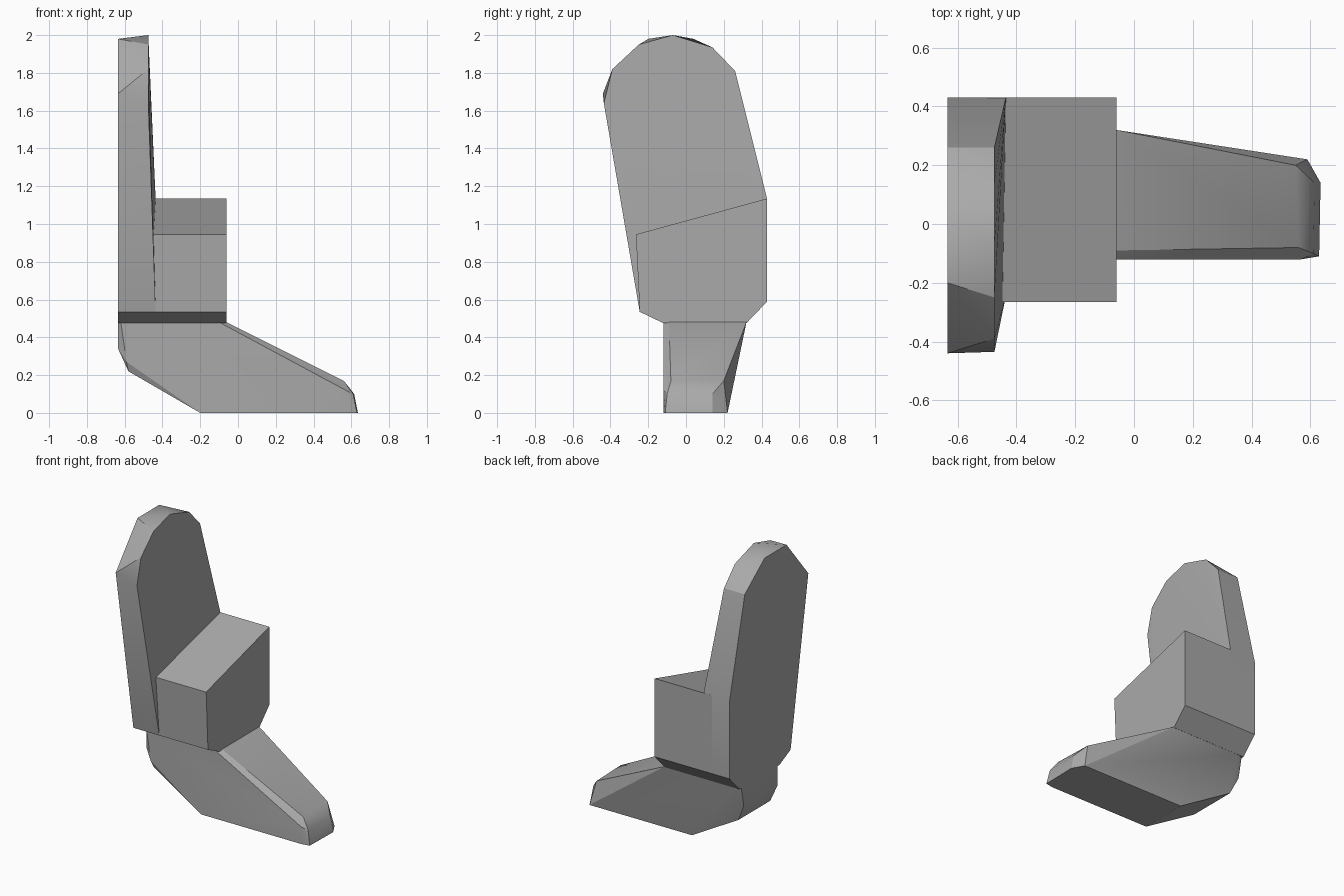
import bpy
import bmesh
import math

# Remove the default cube
default_cube = bpy.data.objects.get("Cube")
if default_cube:
    bpy.data.objects.remove(default_cube, do_unlink=True)


def make_material(name, color):
    material = bpy.data.materials.new(name)
    material.use_nodes = True
    material.diffuse_color = color
    material.node_tree.nodes["Principled BSDF"].inputs["Base Color"].default_value = color
    return material


def hull_part(name, points, material, smooth_angle=25):
    """Wrap a faceted solid around a few corner points."""
    mesh = bpy.data.meshes.new(name)
    bm = bmesh.new()
    for point in points:
        bm.verts.new(point)
    bmesh.ops.convex_hull(bm, input=bm.verts[:])
    loose = [vert for vert in bm.verts if not vert.link_faces]
    bmesh.ops.delete(bm, geom=loose, context="VERTS")
    bmesh.ops.dissolve_limit(bm, angle_limit=math.radians(1),
                             verts=bm.verts[:], edges=bm.edges[:])
    bmesh.ops.recalc_face_normals(bm, faces=bm.faces[:])
    bm.to_mesh(mesh)
    bm.free()
    mesh.materials.append(material)
    part = bpy.data.objects.new(name, mesh)
    bpy.context.collection.objects.link(part)
    bpy.ops.object.select_all(action="DESELECT")
    part.select_set(True)
    bpy.context.view_layer.objects.active = part
    bpy.ops.object.shade_smooth_by_angle(angle=math.radians(smooth_angle))
    return part


def section(x, profile):
    """Place a (y, z) profile at a given x."""
    return [(x, y, z) for y, z in profile]


grey = make_material("plain grey", (0.4, 0.4, 0.4, 1))

back_x, upper_x, lower_x, block_x = -0.635, -0.475, -0.436, -0.06

# Lower outline shared by the tall plate and the block
base = [(-0.245, 0.535), (-0.12, 0.475), (0.32, 0.475), (0.43, 0.59)]

# Tall plate: coarse rounded top on the back, finer one on the inner face
back_top = [(-0.44, 1.69), (-0.2, 1.98), (0.04, 1.98), (0.26, 1.81), (0.43, 1.12)]
inner_top = [(-0.435, 1.64), (-0.39, 1.82), (-0.25, 1.95), (-0.07, 2),
             (0.14, 1.935), (0.26, 1.81)]
hull_part("tall_plate",
          section(back_x, base + back_top)
          + section(upper_x, inner_top)
          + section(lower_x, base + [(0.43, 1.13)]),
          grey)

# Block with sloping top, sunk into the plate
block_profile = base + [(0.43, 1.135), (-0.265, 0.945)]
hull_part("side_block",
          section(-0.5, block_profile) + section(block_x, block_profile),
          grey)

# Foot: heel, sole and bevelled toe
top = 0.48
heel = [(-0.62, -0.12, top), (back_x, -0.1, top), (back_x, 0.3, top),
        (-0.6, 0.32, top), (back_x, -0.1, 0.34), (back_x, 0.27, 0.34),
        (-0.59, -0.12, 0.27), (-0.58, -0.1, 0.22), (-0.58, 0.25, 0.22)]
instep = [(block_x, 0.32, top), (block_x, -0.09, top), (-0.1, -0.12, top)]
sole = [(-0.2, -0.12, 0), (-0.2, 0.22, 0), (0.57, -0.12, 0),
        (0.63, -0.11, 0), (0.635, 0.14, 0), (0.59, 0.22, 0)]
toe = [(0.57, -0.12, 0.12), (0.61, -0.1, 0.1), (0.615, 0.14, 0.1),
       (0.56, -0.08, 0.17), (0.55, 0.2, 0.17)]
hull_part("foot", heel + instep + sole + toe, grey)
